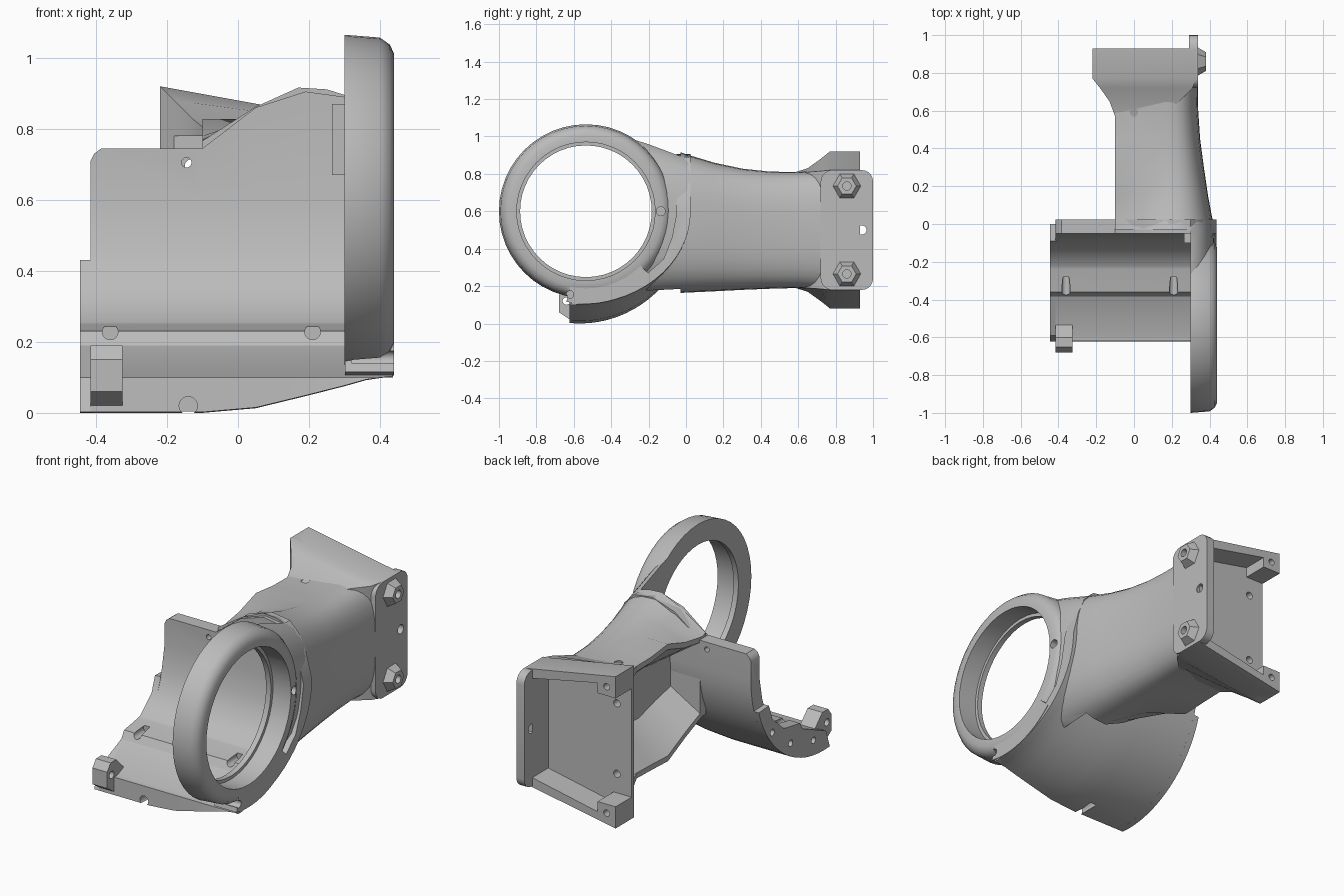
import bpy, bmesh
from math import sin, cos, pi, radians
from mathutils import Vector, Matrix

cube = bpy.data.objects.get("Cube")
if cube:
    bpy.data.objects.remove(cube, do_unlink=True)

grey = bpy.data.materials.new("light grey plastic")
grey.use_nodes = True
COLOUR = (0.5, 0.5, 0.5, 1)
grey.diffuse_color = COLOUR
grey.node_tree.nodes["Principled BSDF"].inputs["Base Color"].default_value = COLOUR

RING_Y, RING_Z = -0.535, 0.6
parts = []


def finish(name, bm, keep=True):
    bmesh.ops.recalc_face_normals(bm, faces=bm.faces[:])
    mesh = bpy.data.meshes.new(name)
    bm.to_mesh(mesh)
    bm.free()
    obj = bpy.data.objects.new(name, mesh)
    bpy.context.collection.objects.link(obj)
    mesh.materials.append(grey)
    if keep:
        parts.append(obj)
    else:
        obj.hide_render = True
    return obj


def loft(name, sections, keep=True):
    """Skin equal-length closed sections and cap the ends."""
    bm = bmesh.new()
    rows = [[bm.verts.new(p) for p in s] for s in sections]
    n = len(rows[0])
    for a, b in zip(rows, rows[1:]):
        for i in range(n):
            j = (i + 1) % n
            bm.faces.new((a[i], a[j], b[j], b[i]))
    bm.faces.new(rows[0])
    bm.faces.new(rows[-1])
    return finish(name, bm, keep)


def prism(name, yz, x0, x1, keep=True):
    return loft(name, [[(x, y, z) for y, z in yz] for x in (x0, x1)], keep)


def box(name, x0, x1, y0, y1, z0, z1, keep=True):
    return prism(name, [(y0, z0), (y1, z0), (y1, z1), (y0, z1)], x0, x1, keep)


def rod(name, centre, axis, r, length, sides=20, keep=False, r2=None):
    bm = bmesh.new()
    turn = Vector((0, 0, 1)).rotation_difference(Vector(axis)).to_matrix().to_4x4()
    bmesh.ops.create_cone(bm, cap_ends=True, segments=sides, radius1=r,
                          radius2=r if r2 is None else r2, depth=length,
                          matrix=Matrix.Translation(centre) @ turn)
    return finish(name, bm, keep)


def cut(obj, cutter, discard=True):
    mod = obj.modifiers.new("cut", "BOOLEAN")
    mod.operation, mod.solver, mod.object = "DIFFERENCE", "EXACT", cutter
    bpy.context.view_layer.update()
    graph = bpy.context.evaluated_depsgraph_get()
    mesh = bpy.data.meshes.new_from_object(obj.evaluated_get(graph))
    obj.modifiers.clear()
    obj.data = mesh
    if discard:
        bpy.data.objects.remove(cutter, do_unlink=True)


X, Y, Z = (1, 0, 0), (0, 1, 0), (0, 0, 1)


# Clamp ring: lathed section around x
def ring(name, profile, sides=48):
    bm = bmesh.new()
    rows = []
    for i in range(sides):
        t = 2 * pi * i / sides
        rows.append([bm.verts.new((x, RING_Y + r * cos(t), RING_Z + r * sin(t)))
                     for x, r in profile])
    n = len(profile)
    for i in range(sides):
        a, b = rows[i], rows[(i + 1) % sides]
        for k in range(n):
            m = (k + 1) % n
            bm.faces.new((a[k], a[m], b[m], b[k]))
    return finish(name, bm)


clamp_ring = ring("clamp_ring", [(.3, .352), (.33, .352), (.33, .37), (.44, .37), (.44, .41),
                                 (.428, .437), (.4, .457), (.3, .465)])


def arc(cy, cz, ry, rz, start, end, n=16):
    angles = [radians(start + (end - start) * i / n) for i in range(n + 1)]
    return [(cy + ry * cos(t), cz + rz * sin(t)) for t in angles]


# Web joining the bottom of the ring to the cradle
web = prism("ring_web", arc(RING_Y, RING_Z, .5, .495, -102, -45)
            + arc(RING_Y, RING_Z, .4, .4, -45, -102), .302, .439)

# Motor cradle: half-open trough with a stepped floor
FLOOR = [(-.12, .345), (-.22, .255), (-.24, .25), (-.36, .23), (-.385, .19), (-.59, .1)]


def cradle_section(x, drop, top):
    yz = arc(-.57, .6, .595, drop, -95, 0)
    yz += [(.025, top), (-.05, top), (-.05, .59), (-.075, .46)] + FLOOR + [(-.62, .1)]
    return [(x, y, z) for y, z in yz]


cradle = loft("motor_cradle", [cradle_section(*s) for s in (
    (-.415, .6, .71), (-.405, .6, .73), (-.385, .6, .745), (-.1, .6, .745), (.05, .587, .86),
    (.19, .553, .905), (.3, .525, .89), (.36, .508, .83), (.4, .502, .74), (.436, .497, .6))])

# End collar: thin arc on the open end of the cradle
collar = prism("end_collar", arc(-.57, .6, .595, .6, -95, -17) + [(-.09, .43)] + FLOOR,
               -.445, -.41)
foot = prism("foot_boss", [(-.56, .02), (-.62, .02), (-.68, .06), (-.68, .15), (-.65, .19),
                           (-.6, .19), (-.53, .12)], -.415, -.325)
box("inner_stop", .265, .31, -.1, -.03, .67, .87)


# Arm: thick-walled channel, open towards -x
def arm_section(y, top, bottom, x_max, droop):
    mid, half = (top + bottom) / 2, (top - bottom) / 2
    pts = [(-.1, top - droop), (.05, top - droop * .36)]
    for i in range(17):
        t = pi / 2 - pi * i / 16
        c, s = abs(cos(t)) ** .7, abs(sin(t)) ** .7
        pts.append((.17 + (x_max - .17) * c, mid + half * s * (1 if t >= 0 else -1)))
    pts += [(.05, bottom + droop * .36), (-.1, bottom + droop)]
    return [(x, y, z) for x, z in pts]


def channel_section(y, top, bottom, x_max, droop):
    high, low = top - droop - .03, bottom + droop + .03
    slope = .1 + .2 * min(y, .3)
    return [(x, y, z) for x, z in ((-.5, high), (-.1, high), (.08, high - slope),
                                   (.08, low + slope), (-.1, low), (-.5, low))]


stations = [(-.35, 1.03, .17, .42, .15), (-.2, .98, .155, .428, .15), (0, .905, .165, .42, .15),
            (.15, .86, .172, .392, .08), (.3, .828, .18, .37, 0), (.45, .812, .186, .35, 0),
            (.6, .81, .19, .34, 0), (.76, .82, .18, .337, 0)]
arm = loft("arm", [arm_section(*s) for s in stations])
channel = loft("channel_cutter", [channel_section(*s) for s in
                                  [(.02, .9, .166, .42, .14)] + stations[3:7]
                                  + [(.72, .81, .19, .33, 0)]], False)
cut(arm, channel, False)
cut(arm, box("motor_space", -1, .3, -1, -.03, -1, 2, False))
cut(arm, rod("ring_bore", (.3, RING_Y, RING_Z), X, .37, 1, 48))


# Bracket: tapered tray behind the arm, open to the back and to -x
def tray_section(y, x0, high, x1, low):
    return [(x0, y, high), (x1, y, low), (x1, y, 1 - low), (x0, y, 1 - high)]


tray = loft("bracket_tray", [tray_section(*s) for s in (
    (.57, -.1, .805, .17, .8), (.65, -.13, .83, .24, .81), (.72, -.18, .88, .31, .815),
    (.77, -.22, .92, .33, .82), (.93, -.22, .92, .33, .82))])
cut(tray, channel)
cut(tray, loft("tray_cutter", [tray_section(y, -.3, .895, .29, .775) for y in (.79, 1.2)], False))
for name, side in (("upper", 1), ("lower", -1)):
    lug = loft(name + "_corner_lug", [
        [(x, y, .5 + side * h) for y, h in ((.78, .3), (.93, .3), (.93, top), (.78, top))]
        for x, top in ((-.22, .42), (-.11, .4))])
    cut(lug, rod("lug_hole", (-.165, .9, .5 + side * .35), Y, .018, .2))
    cut(tray, rod("tray_hole", (-.13, .8, .5 + side * .195), Y, .02, .3))

# Rounded side plate with screw bosses
outline = [p for y, z, a in ((.94, .76, 0), (.78, .76, 90), (.78, .24, 180), (.94, .24, 270))
           for p in arc(y, z, .06, .06, a, a + 90, 5)]
plate = prism("side_plate", outline, .29, .338)
cut(plate, rod("plate_hole", (.3, .94, .5), X, .025, .3))
for name, z in (("upper", .735), ("lower", .265)):
    cut(plate, rod("plate_hole", (.3, .86, z), X, .022, .3))
    boss = rod(name + "_screw_boss", (.35, .86, z), X, .085, .06, 6, True, .05)
    cut(boss, rod("boss_hole", (.3, .86, z), X, .022, .4))

# Screw holes
for obj, centre, axis, r in (
        (cradle, (-.36, -.38, .228), Y, .022), (cradle, (.21, -.38, .228), Y, .022),
        (cradle, (-.145, 0, .705), Y, .014), (cradle, (-.14, -.6, .02), Y, .026),
        (foot, (-.37, -.64, .12), X, .02), (arm, (0, .59, .8), Z, .022),
        (collar, (-.43, -.48, .09), X, .018), (collar, (-.43, -.28, .15), X, .018),
        (collar, (-.43, -.12, .27), X, .018),
        (clamp_ring, (.42, -.135, .6), X, .024), (arm, (.42, -.135, .6), X, .024),
        (clamp_ring, (.42, -.62, .155), X, .02), (web, (.42, -.62, .155), X, .02)):
    cut(obj, rod("hole_cutter", centre, axis, r, .2))

# Shading: smooth curves, sharp edges
bpy.ops.object.select_all(action="DESELECT")
for obj in parts:
    obj.select_set(True)
bpy.context.view_layer.objects.active = parts[0]
bpy.ops.object.shade_smooth_by_angle(angle=radians(32))
